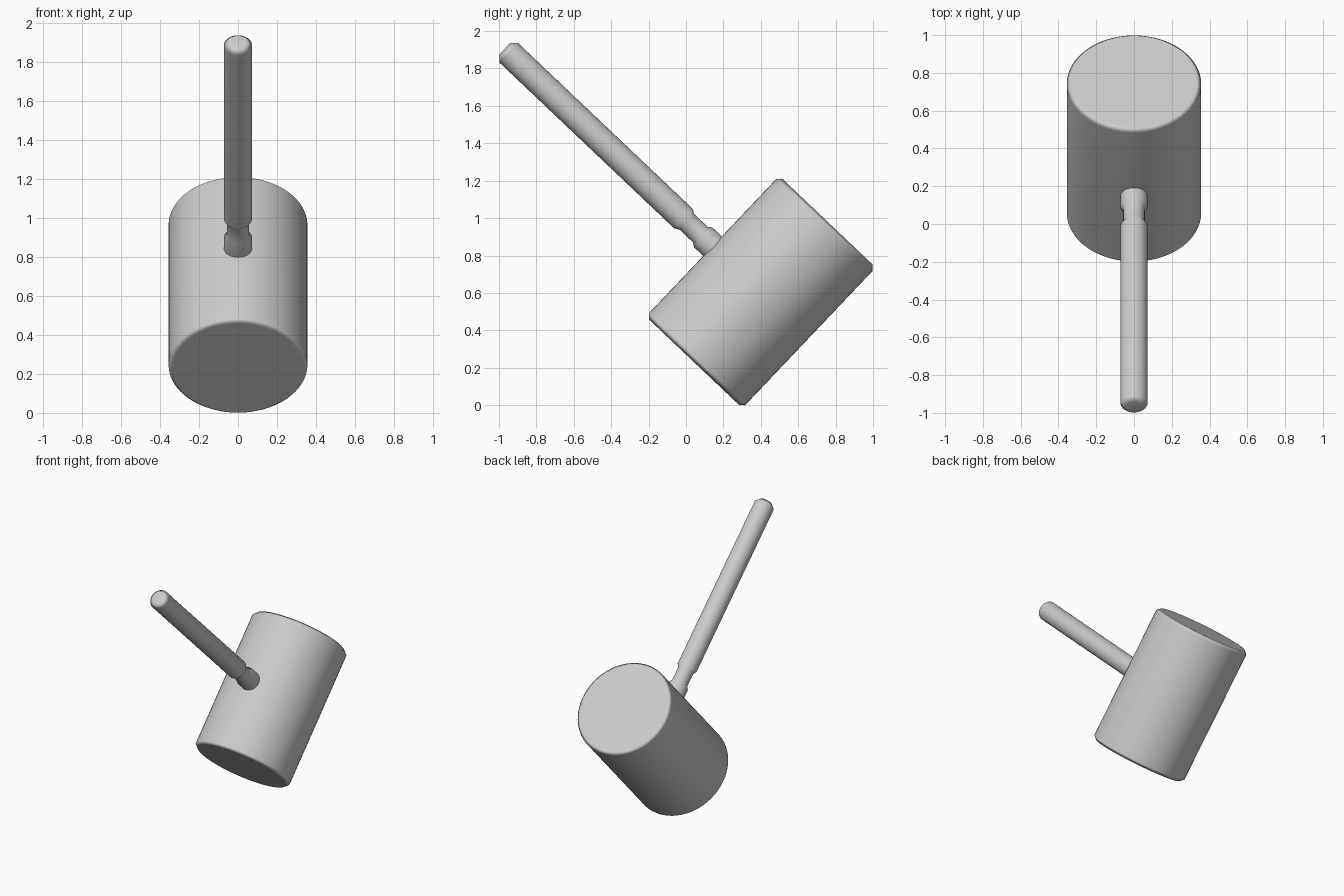
import bpy, bmesh, math

if "Cube" in bpy.data.objects:
    bpy.data.objects.remove(bpy.data.objects["Cube"])

TILT = math.radians(46.5)
CENTRE = (0, 0.4, 0.605)


def lathe(name, profile, tilt, segments=32):
    """Spin (radius, height) points round local z, closing both ends with flat caps."""
    bm = bmesh.new()
    rings = []
    for r, z in profile:
        rings.append([bm.verts.new((r * math.cos(2 * math.pi * i / segments),
                                    r * math.sin(2 * math.pi * i / segments), z))
                      for i in range(segments)])
    for a, b in zip(rings, rings[1:]):
        for i in range(segments):
            j = (i + 1) % segments
            bm.faces.new((a[i], a[j], b[j], b[i]))
    bm.faces.new(rings[0][::-1])
    bm.faces.new(rings[-1])
    mesh = bpy.data.meshes.new(name)
    bm.to_mesh(mesh)
    bm.free()
    obj = bpy.data.objects.new(name, mesh)
    bpy.context.collection.objects.link(obj)
    obj.location = CENTRE
    obj.rotation_euler = (tilt, 0, 0)
    bpy.ops.object.select_all(action='DESELECT')
    obj.select_set(True)
    bpy.context.view_layer.objects.active = obj
    bpy.ops.object.shade_smooth_by_angle(angle=math.radians(60))
    # Keep the caps flat while the chamfers blend
    wn = obj.modifiers.new("weighted_normals", 'WEIGHTED_NORMAL')
    wn.keep_sharp = True
    return obj


# Barrel-shaped head with chamfered rims
R, H, C = 0.356, 0.518, 0.024
lathe("mallet_head", [(R - C, -H), (R, C - H), (R, H - C), (R - C, H)],
      TILT - math.pi / 2, 64)

# Handle: collar in the head, narrow neck, long grip with a chamfered tip
lathe("mallet_handle", [(0.072, 0.30), (0.072, 0.425), (0.057, 0.445),
                        (0.057, 0.545), (0.072, 0.57), (0.072, 1.858),
                        (0.042, 1.888)], TILT)
